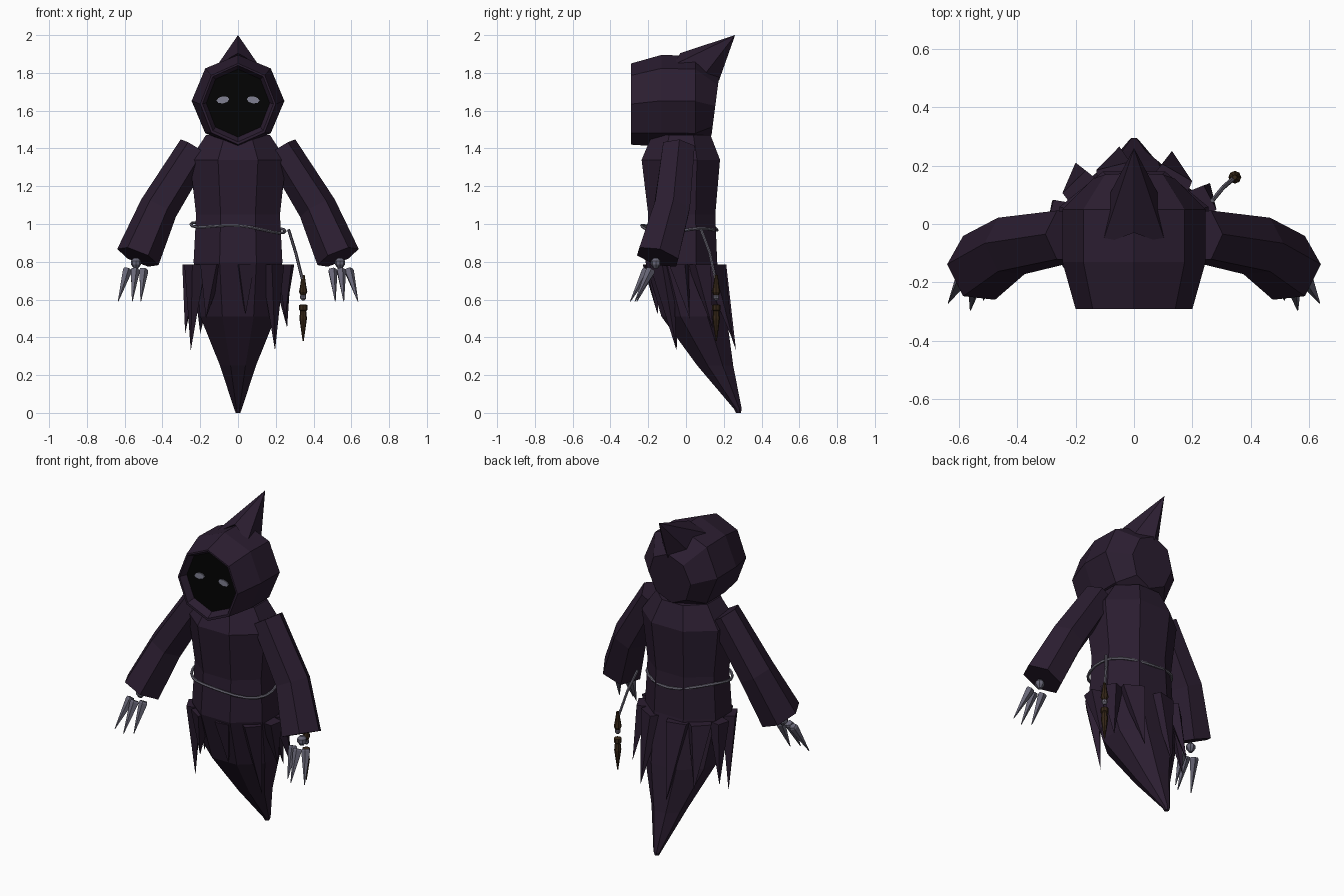
import bpy, math
from mathutils import Vector

if "Cube" in bpy.data.objects:
    bpy.data.objects.remove(bpy.data.objects["Cube"])


def material(name, rgb):
    m = bpy.data.materials.new(name)
    m.diffuse_color = (*rgb, 1)
    m.use_nodes = True
    m.node_tree.nodes["Principled BSDF"].inputs["Base Color"].default_value = m.diffuse_color
    return m


CLOTH = material("dark purple cloth", (0.024, 0.0125, 0.030))
SHADOW = material("black void", (0.001, 0.001, 0.001))
BONE = material("grey bone", (0.14, 0.135, 0.185))
ROPE = material("grey rope", (0.16, 0.15, 0.195))
EYE = material("pale eye", (0.22, 0.22, 0.29))
WOOD = material("dark brown", (0.036, 0.020, 0.009))


def make(name, verts, faces, mat):
    me = bpy.data.meshes.new(name)
    me.from_pydata([tuple(v) for v in verts], [], faces)
    me.materials.append(mat)
    ob = bpy.data.objects.new(name, me)
    bpy.context.collection.objects.link(ob)
    bpy.context.view_layer.objects.active = ob
    bpy.ops.object.select_all(action='DESELECT')
    ob.select_set(True)
    bpy.ops.object.mode_set(mode='EDIT')
    bpy.ops.mesh.select_all(action='SELECT')
    bpy.ops.mesh.normals_make_consistent(inside=False)
    bpy.ops.object.mode_set(mode='OBJECT')
    return ob


def loft(name, rings, mat, caps=True):
    """Skin a list of equally sized rings."""
    n = len(rings[0])
    verts = [v for r in rings for v in r]
    faces = [(i * n + j, i * n + (j + 1) % n, (i + 1) * n + (j + 1) % n, (i + 1) * n + j)
             for i in range(len(rings) - 1) for j in range(n)]
    if caps:
        faces += [tuple(range(n)), tuple(range(len(verts) - n, len(verts)))]
    return make(name, verts, faces, mat)


def ring(center, u, v, n, offset=0.0):
    c, u, v = Vector(center), Vector(u), Vector(v)
    return [c + u * math.cos(a) + v * math.sin(a)
            for a in (math.tau * (k + offset) / n for k in range(n))]


def tube(name, points, radii, sides, mat, side_axis=(1, 0, 0), squash=1.0, offset=0.0):
    """Tapered tube whose cross-sections follow the path."""
    p = [Vector(q) for q in points]
    rings = []
    for i, r in enumerate(radii):
        d = (p[min(i + 1, len(p) - 1)] - p[max(i - 1, 0)]).normalized()
        u = Vector(side_axis)
        u = (u - d * u.dot(d)).normalized()
        rings.append(ring(p[i], u * r, d.cross(u) * r * squash, sides, offset))
    return loft(name, rings, mat)


# Robe: height, half width, front y, back y
robe = [(1.47, 0.17, -0.18, 0.13), (1.34, 0.255, -0.235, 0.18), (1.05, 0.222, -0.20, 0.155),
        (0.80, 0.235, -0.215, 0.165), (0.51, 0.20, -0.13, 0.215), (0.25, 0.095, 0.06, 0.25),
        (0.02, 0.02, 0.255, 0.295), (0.0, 0.012, 0.265, 0.29)]
k = math.cos(math.pi / 8)
loft("robe", [ring((0, (f + b) / 2, z), (w / k, 0, 0), (0, (b - f) / 2 / k, 0), 8, 0.5)
              for z, w, f, b in robe], CLOTH)

# Hood: y, half width, bottom z, top z, lean of the ring; last rings turn inside the rim
hood = [(0.155, 0.14, 1.47, 1.78, 0.02), (0.05, 0.245, 1.41, 1.89, 0.0),
        (-0.13, 0.245, 1.41, 1.895, 0.0), (-0.29, 0.20, 1.42, 1.85, 0.0),
        (-0.29, 0.188, 1.435, 1.84, 0.0), (-0.25, 0.168, 1.46, 1.82, 0.0)]
ob = loft("hood", [ring((0, y, (lo + hi) / 2), (w, 0, 0), (0, lean, (hi - lo) / 2), 8)
                   for y, w, lo, hi, lean in hood], CLOTH)
ob.data.materials.append(SHADOW)
for f in ob.data.polygons:           # dark face at the back of the opening
    if -0.255 < f.center.y < -0.245:
        f.material_index = 1

# Pointed hood tip
base = [(-0.11, -0.07, 1.84), (0, -0.03, 1.905), (0.11, -0.07, 1.84),
        (0.09, 0.09, 1.78), (0, 0.175, 1.76), (-0.09, 0.09, 1.78)]
make("hood_tip", base + [(0, 0.26, 2.0)],
     [(i, (i + 1) % 6, 6) for i in range(6)] + [tuple(range(6))], CLOTH)

for s, side in ((1, "left"), (-1, "right")):
    # Eye: thin oval
    loft(side + "_eye", [ring((s * 0.08, y, 1.657), (0.034 * s, 0, -0.004), (0, 0, 0.019), 8)
                         for y in (-0.257, -0.249)], EYE)
    # Sleeve
    tube(side + "_sleeve", [(s * 0.225, -0.04, 1.40), (s * 0.42, -0.075, 1.085),
                            (s * 0.53, -0.15, 0.825)],
         [0.092, 0.103, 0.118], 6, CLOTH, squash=1.05)
    # Wrist joint
    tube(side + "_wrist", [(s * 0.54, -0.16, z) for z in (0.82, 0.805, 0.785, 0.765)],
         [0.012, 0.026, 0.026, 0.012], 8, BONE)
    # Claws
    claws = [((0.500, -0.185, 0.76), (0.515, -0.26, 0.59)),
             ((0.545, -0.205, 0.76), (0.56, -0.295, 0.59)),
             ((0.585, -0.185, 0.76), (0.635, -0.27, 0.59))]
    for i, (a, b) in enumerate(claws):
        a, b = Vector(a), Vector(b)
        a.x, b.x = a.x * s, b.x * s
        tube(f"{side}_claw_{i + 1}", [a, a.lerp(b, 0.06), b], [0.022, 0.026, 0.002], 5, BONE)

# Torn cloth strips around the hips: angle from +x, top half width, tip point
strips = [(165, 0.045, (-0.28, 0.08, 0.42)), (134, 0.065, (-0.20, 0.21, 0.42)),
          (104, 0.07, (-0.05, 0.265, 0.33)), (60, 0.07, (0.13, 0.25, 0.38)),
          (28, 0.055, (0.26, 0.14, 0.45)), (350, 0.05, (0.25, 0.02, 0.50)),
          (316, 0.055, (0.196, -0.05, 0.33)), (279, 0.05, (0.04, -0.15, 0.52)),
          (238, 0.06, (-0.17, -0.12, 0.50)), (207, 0.055, (-0.25, -0.05, 0.33))]
for i, (deg, w, tip) in enumerate(strips):
    a = math.radians(deg)
    radial = Vector((math.cos(a), math.sin(a), 0))
    tang = Vector((-radial.y, radial.x, 0))
    c = Vector((0.295 * radial.x, -0.01 + 0.215 * radial.y, 0.785))
    top = [c + tang * w * sx + radial * o for sx, o in
           ((-1, -0.075), (1, -0.075), (0.85, 0.0), (-0.85, 0.0))]
    make(f"torn_strip_{i + 1}", top + [tip],
         [(0, 1, 2, 3), (0, 1, 4), (1, 2, 4), (2, 3, 4), (3, 0, 4)], CLOTH)

# Rope belt, sagging in waves
n = 24
belt = []
for i in range(n + 1):
    a = math.tau * i / n
    c = Vector((0.25 * math.cos(a), -0.035 + 0.20 * math.sin(a),
                0.98 - 0.018 * math.cos(a) + 0.012 * math.sin(3 * a)))
    radial = Vector((math.cos(a), math.sin(a), 0))
    belt.append(ring(c, radial * 0.008, (0, 0, 0.008), 6))
loft("rope_belt", belt, ROPE, caps=False)

# Hanging cord with beads and tassel
tube("hanging_cord", [(0.268, 0.08, 0.97), (0.305, 0.125, 0.85),
                      (0.34, 0.155, 0.71)], [0.008] * 3, 6, ROPE)


def turned(name, profile, mat):
    tube(name, [(0.345, 0.16, z) for z, r in profile], [r for z, r in profile], 8, mat)


turned("upper_bead", [(0.73, 0.008), (0.68, 0.015), (0.64, 0.022), (0.62, 0.012)], WOOD)
turned("small_bead", [(0.63, 0.008), (0.62, 0.016), (0.605, 0.016), (0.595, 0.006)], ROPE)
turned("tassel", [(0.575, 0.012), (0.57, 0.022), (0.545, 0.022), (0.54, 0.016),
                  (0.50, 0.020), (0.38, 0.003)], WOOD)
